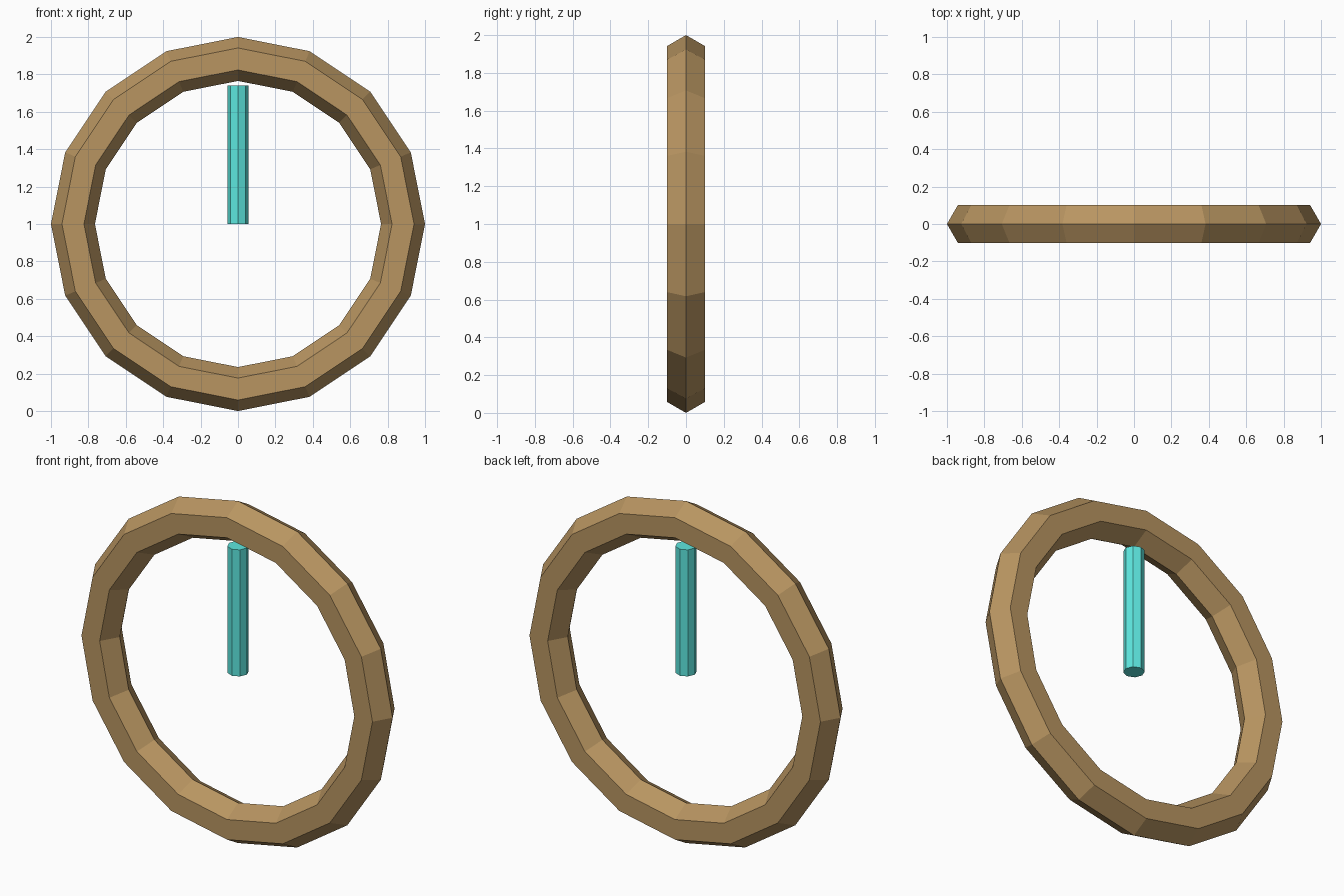
import bpy
from math import pi

if "Cube" in bpy.data.objects:
    bpy.data.objects.remove(bpy.data.objects["Cube"])


def finish(name, color):
    obj = bpy.context.object
    obj.name = name
    mat = bpy.data.materials.new(name + "_color")
    mat.diffuse_color = (*color, 1)
    mat.use_nodes = True
    mat.node_tree.nodes["Principled BSDF"].inputs["Base Color"].default_value = mat.diffuse_color
    obj.data.materials.append(mat)


# Upright ring: 16 segments, hexagonal cross-section
bpy.ops.mesh.primitive_torus_add(
    major_segments=16, minor_segments=6,
    major_radius=0.8825, minor_radius=0.1175,
    location=(0, 0, 1), rotation=(pi / 2, 0, 0))
finish("ring", (0.48, 0.30, 0.12))

# Eight-sided rod from the ring's centre towards the top
bottom, top = 1.0, 1.74
bpy.ops.mesh.primitive_cylinder_add(
    vertices=8, radius=0.057, depth=top - bottom,
    location=(0, 0, (bottom + top) / 2))
finish("rod", (0.11, 0.80, 0.74))
